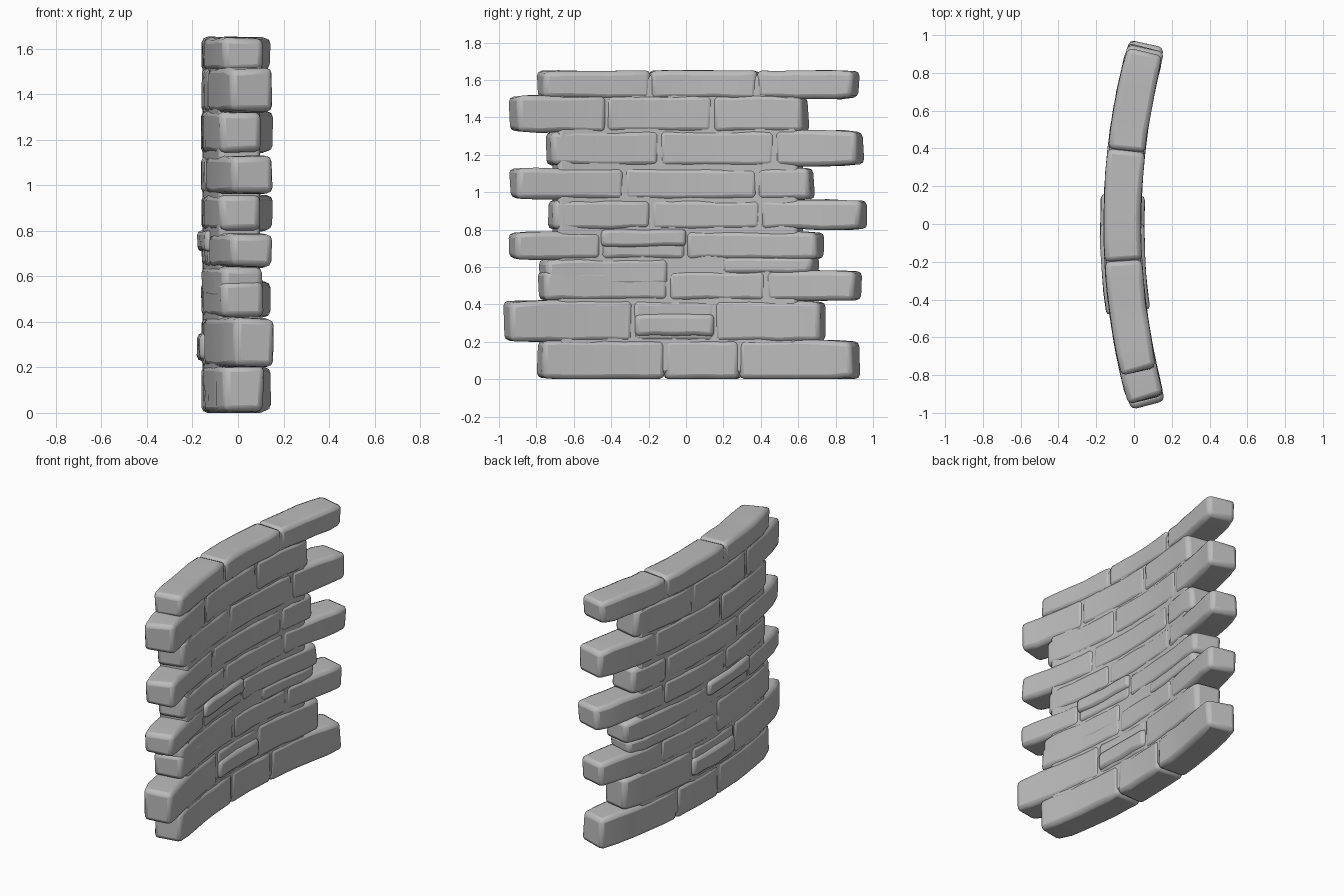
import bpy, bmesh, math, random
from mathutils import Vector

random.seed(7)
if "Cube" in bpy.data.objects:
    bpy.data.objects.remove(bpy.data.objects["Cube"])

stone = bpy.data.materials.new("grey_stone")
stone.use_nodes = True
GREY = (0.5, 0.5, 0.5, 1)
stone.diffuse_color = GREY
stone.node_tree.nodes["Principled BSDF"].inputs["Base Color"].default_value = GREY

RADIUS, MIDDLE = 3.5, -0.062   # wall arc, and x of its middle line at y = 0


def bend(p):
    """Wrap a straight wall point (depth, along, up) round the arc."""
    a = math.asin(p.y / (RADIUS + 0.1))
    r = RADIUS - p.x
    return Vector((MIDDLE + RADIUS - r * math.cos(a), r * math.sin(a), p.z))


def brick(name, y0, y1, z0, z1, half=0.098, bevel=0.026, rough=True):
    bm = bmesh.new()
    bmesh.ops.create_cube(bm, size=1)
    for v in bm.verts:
        v.co = Vector((v.co.x * 2 * half,
                       y0 + (v.co.y + 0.5) * (y1 - y0),
                       z0 + (v.co.z + 0.5) * (z1 - z0)))
    # rings along the length let the brick follow the arc
    rings = max(2, round((y1 - y0) / 0.12))
    for i in range(1, rings):
        bmesh.ops.bisect_plane(bm, geom=bm.verts[:] + bm.edges[:] + bm.faces[:],
                               plane_co=(0, y0 + (y1 - y0) * i / rings, 0),
                               plane_no=(0, 1, 0))
    mid_z = (z0 + z1) / 2
    for v in bm.verts:
        if rough:
            free_end = abs(v.co.y) > 0.6 and (abs(v.co.y - y0) < 0.01 or abs(v.co.y - y1) < 0.01)
            if free_end:
                v.co.x *= random.uniform(0.86, 1.0)
                v.co.y -= math.copysign(random.uniform(0, 0.022), v.co.y)
                v.co.z += (mid_z - v.co.z) * random.uniform(0, 0.15)
            else:
                v.co.x *= random.uniform(0.98, 1.04)
                v.co.z += random.uniform(-0.004, 0.004)
        v.co = bend(v.co)
        v.co.z = max(v.co.z, 0)
    bmesh.ops.recalc_face_normals(bm, faces=bm.faces[:])
    mesh = bpy.data.meshes.new(name)
    bm.to_mesh(mesh)
    bm.free()
    mesh.materials.append(stone)
    obj = bpy.data.objects.new(name, mesh)
    bpy.context.collection.objects.link(obj)
    mod = obj.modifiers.new("worn_edges", "BEVEL")
    mod.width, mod.segments = bevel, 2
    mod.limit_method, mod.angle_limit = "ANGLE", math.radians(40)
    bpy.ops.object.select_all(action="DESELECT")
    obj.select_set(True)
    bpy.context.view_layer.objects.active = obj
    bpy.ops.object.shade_smooth_by_angle(angle=math.radians(40))
    return obj


# each course: bottom, top, then the ends and joints along the wall
courses = [
    (0.00, 0.21, (-0.81, -0.12, 0.30, 0.945)),
    (0.20, 0.42, (-1.00, -0.30, 0.16, 0.77)),
    (0.42, 0.58, (-0.81, -0.10, 0.45, 0.955)),
    (0.64, 0.79, (-0.97, -0.48, 0.00, 0.75)),
    (0.80, 0.96, (-0.75, -0.20, 0.42, 0.995)),
    (0.96, 1.13, (-0.96, -0.35, 0.40, 0.705)),
    (1.14, 1.33, (-0.76, -0.15, 0.50, 0.965)),
    (1.32, 1.52, (-0.96, -0.45, 0.15, 0.67)),
    (1.50, 1.65, (-0.81, -0.20, 0.40, 0.945)),
]
for row, (z0, z1, joints) in enumerate(courses, 1):
    for col, (y0, y1) in enumerate(zip(joints, joints[1:]), 1):
        brick(f"brick_row{row}_{col}", y0, y1, z0, z1)

# mortar core closes the gaps between the bricks
brick("wall_core", -0.72, 0.63, 0.03, 1.625, half=0.093, bevel=0.02, rough=False)

# fillers where neighbouring courses leave an uneven step
brick("filler_front", -0.80, -0.10, 0.50, 0.645)
brick("filler_back", 0.20, 0.72, 0.56, 0.66)

# two thin bricks standing proud on both faces
brick("proud_brick_upper", -0.48, 0.00, 0.71, 0.80, half=0.116, bevel=0.02)
brick("proud_brick_lower", -0.29, 0.16, 0.23, 0.35, half=0.116, bevel=0.025)
